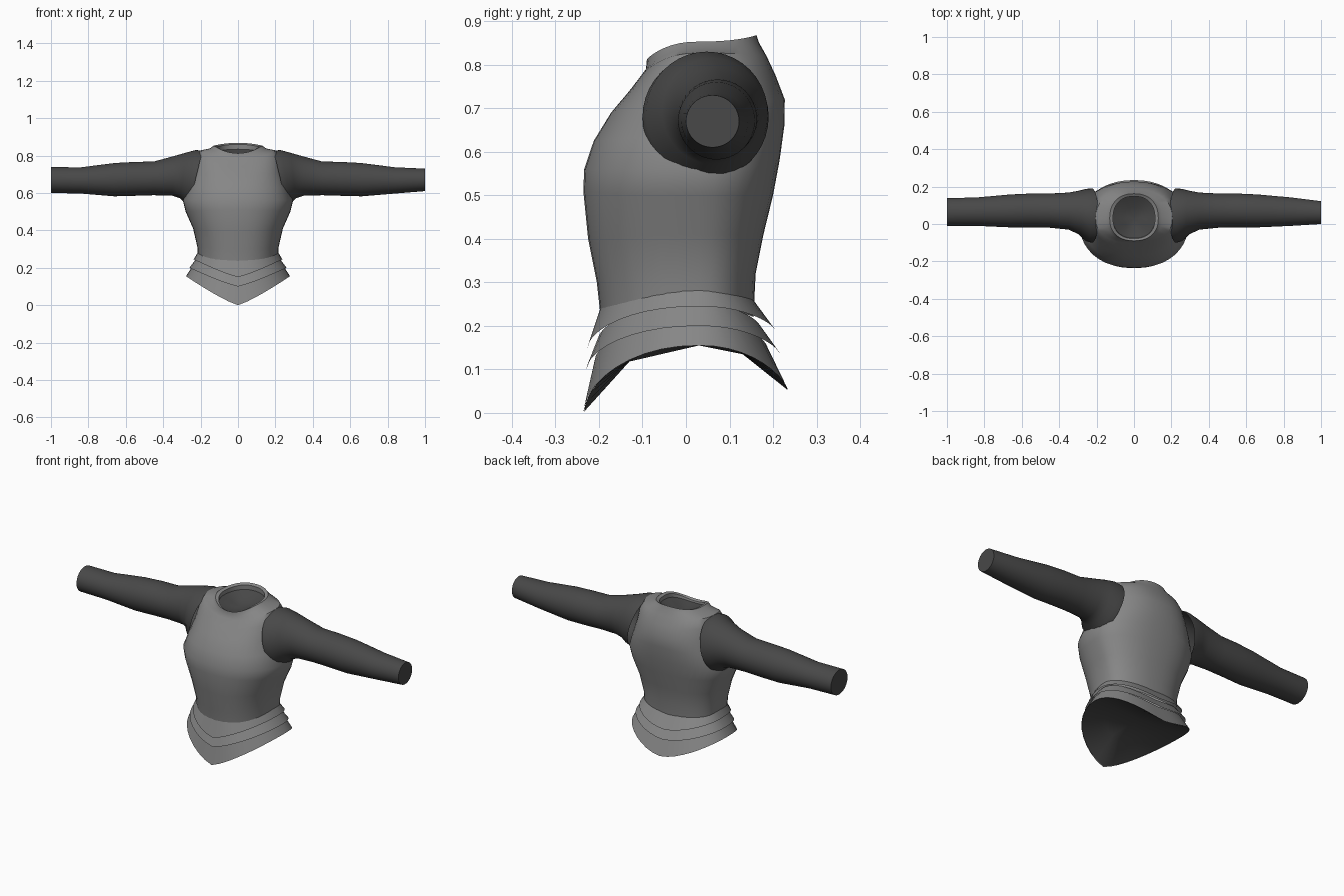
import bpy
import math

SIDES = 40

cube = bpy.data.objects.get("Cube")
if cube:
    bpy.data.objects.remove(cube, do_unlink=True)


def make_material(name, value):
    mat = bpy.data.materials.new(name)
    mat.use_nodes = True
    colour = (value, value, value, 1)
    mat.diffuse_color = colour
    mat.node_tree.nodes["Principled BSDF"].inputs["Base Color"].default_value = colour
    return mat


plate_grey = make_material("plate grey", 0.24)
cloth_grey = make_material("dark cloth grey", 0.065)


def body_ring(width, front, back, z_side, z_front, z_back, power=2.3, rise=2.0):
    """Rounded cross-section whose height varies from front to side to back."""
    mid = 0.03
    points = []
    for i in range(SIDES):
        a = math.tau * i / SIDES
        c, s = math.cos(a), math.sin(a)
        cx = math.copysign(abs(c) ** (2 / power), c)
        sy = abs(s) ** (2 / power)
        y = mid + ((back - mid) if s > 0 else (front - mid)) * sy
        z_end = z_back if s > 0 else z_front
        r = rise if s < 0 else max(rise, 1.5)
        points.append((width * cx, y, z_end + (z_side - z_end) * abs(cx) ** r))
    return points


def sleeve_ring(side, x, y0, y1, z0, z1, slant):
    """Oval around the arm, with its lower edge pushed outwards by slant."""
    points = []
    for i in range(SIDES):
        a = math.tau * i / SIDES * side
        c, s = math.cos(a), math.sin(a)
        points.append((side * (x + slant * (1 - s) / 2),
                       (y0 + y1) / 2 + (y1 - y0) / 2 * c,
                       (z0 + z1) / 2 + (z1 - z0) / 2 * s))
    return points


def loft(name, rings, mat, tip=None, cap=False):
    verts = [p for ring in rings for p in ring]
    faces = []
    for r in range(len(rings) - 1):
        for i in range(SIDES):
            j = (i + 1) % SIDES
            a, b = r * SIDES, (r + 1) * SIDES
            faces.append((a + i, a + j, b + j, b + i))
    last = (len(rings) - 1) * SIDES
    if tip:
        verts.append(tip)
        faces += [(last + i, last + (i + 1) % SIDES, len(verts) - 1) for i in range(SIDES)]
    if cap:
        faces.append(tuple(range(last, last + SIDES)))
    mesh = bpy.data.meshes.new(name)
    mesh.from_pydata(verts, [], faces)
    mesh.materials.append(mat)
    obj = bpy.data.objects.new(name, mesh)
    bpy.context.collection.objects.link(obj)
    bpy.ops.object.select_all(action="DESELECT")
    obj.select_set(True)
    bpy.context.view_layer.objects.active = obj
    bpy.ops.object.shade_smooth_by_angle(angle=math.radians(40))
    return obj


# Breastplate and backplate, from waist to collar
torso = [
    (.213, -.195, .155, .24, .21, .22),
    (.217, -.205, .16, .31, .30, .32),
    (.24, -.225, .178, .41, .40, .41),
    (.28, -.236, .20, .50, .51, .50),
    (.295, -.234, .215, .56, .56, .58),
    (.268, -.212, .226, .635, .625, .66),
    (.24, -.172, .227, .715, .69, .72),
    (.228, -.13, .206, .785, .74, .775),
    (.205, -.103, .185, .827, .775, .82),
    (.15, -.092, .168, .838, .79, .85),
    (.13, -.09, .162, .853, .812, .868),
    (.112, -.078, .148, .848, .805, .86),
    (.112, -.074, .15, .82, .79, .83),
]
loft("torso_plate", [body_ring(*r) for r in torso], plate_grey)

# Dark lining below the collar
lining = [body_ring(.114, -.076, .152, .826, .796, .835),
          body_ring(.06, -.02, .09, .80, .785, .80)]
loft("neck_lining", lining, cloth_grey, tip=(0, .03, .785))

# Overlapping waist bands, each pointed at the front
bands = [
    ("upper_waist_band", (.213, -.197, .158, .285, .24, .255), (.237, -.226, .205, .245, .15, .19)),
    ("middle_waist_band", (.222, -.202, .17, .25, .17, .20), (.26, -.229, .215, .20, .10, .137)),
    ("lower_waist_band", (.24, -.21, .185, .215, .12, .155), (.278, -.236, .235, .155, 0, .05)),
]
for name, top, hem in bands:
    loft(name, [body_ring(*top, 2.1, 1.2), body_ring(*hem, 2.1, 1.2)], plate_grey)

# Arched lining inside the hem
hem = body_ring(.276, -.234, .233, .156, .003, .053, 2.1, 1.2)
arch = body_ring(.16, -.13, .13, .158, .118, .135, 2.1, 1.2)
loft("hem_lining", [hem, arch], cloth_grey, tip=(0, .03, .155))

# Sleeves, closed at the cuffs
sleeve = [
    (.19, -.10, .19, .535, .825, .07),
    (.225, -.092, .188, .545, .83, .06),
    (.28, -.055, .178, .572, .815, .03),
    (.35, -.03, .168, .585, .795, 0),
    (.45, -.02, .163, .588, .768, 0),
    (.55, -.018, .163, .585, .766, 0),
    (.66, -.018, .158, .582, .76, 0),
    (.84, -.01, .142, .597, .737, 0),
]
cuffs = {1: (1, 0, .122, .61, .73, 0), -1: (1, -.01, .138, .6, .738, 0)}
for side, name in ((1, "left_sleeve"), (-1, "right_sleeve")):
    rings = [sleeve_ring(side, *r) for r in sleeve + [cuffs[side]]]
    loft(name, rings, cloth_grey, cap=True)
